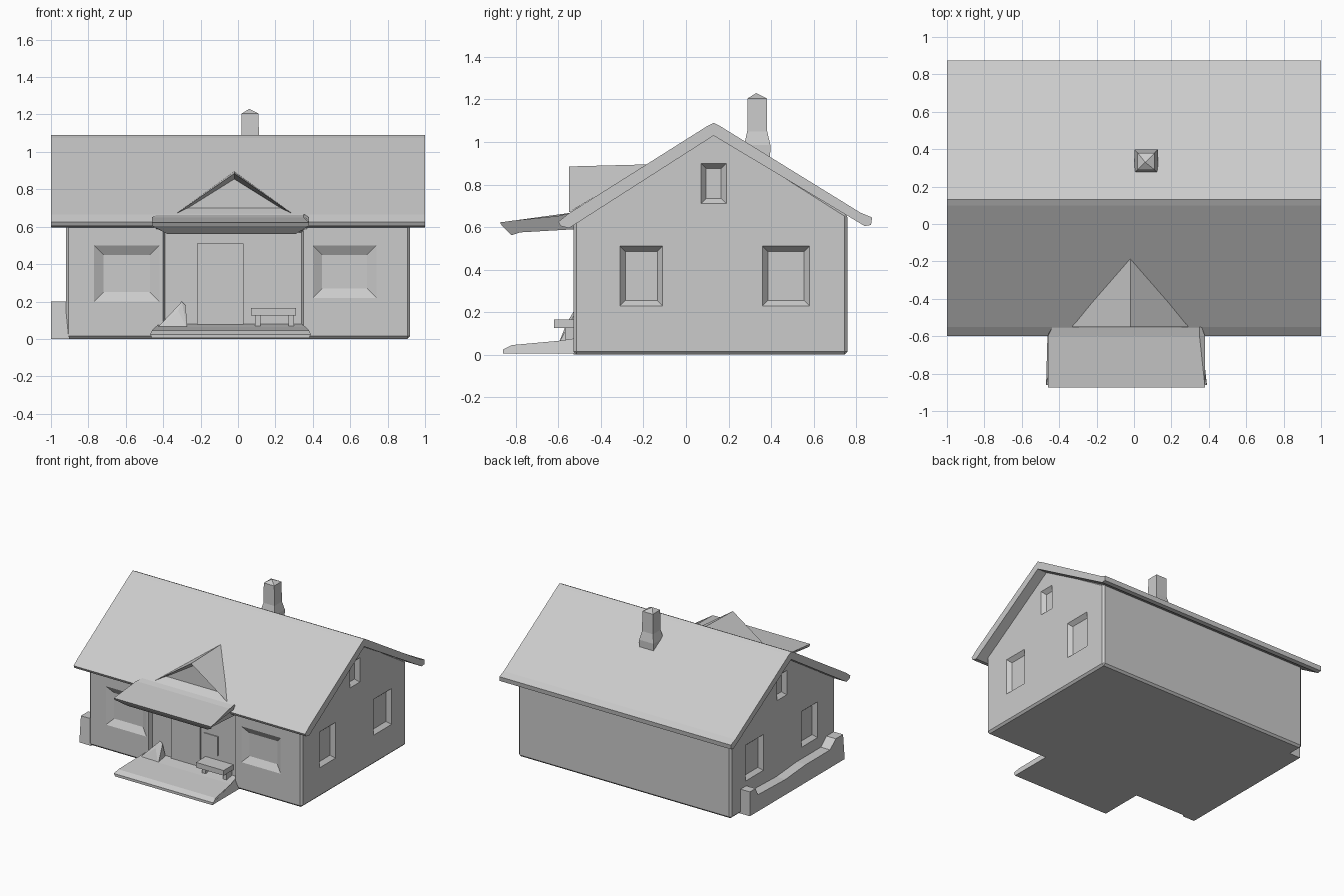
import bpy, bmesh
from mathutils import Vector

if "Cube" in bpy.data.objects:
    bpy.data.objects.remove(bpy.data.objects["Cube"])


def finish(name, bm):
    bmesh.ops.recalc_face_normals(bm, faces=bm.faces)
    me = bpy.data.meshes.new(name)
    bm.to_mesh(me)
    bm.free()
    ob = bpy.data.objects.new(name, me)
    bpy.context.collection.objects.link(ob)
    return ob


def side_prism(name, pts, x0=None, x1=None):
    """Side profile of (y, z) or (y, z, x0, x1) points, swept across x."""
    bm = bmesh.new()
    pts = [p if len(p) == 4 else (*p, x0, x1) for p in pts]
    a = [bm.verts.new((p[2], p[0], p[1])) for p in pts]
    b = [bm.verts.new((p[3], p[0], p[1])) for p in pts]
    bm.faces.new(a)
    bm.faces.new(b[::-1])
    for i in range(len(pts)):
        j = (i + 1) % len(pts)
        bm.faces.new((a[i], a[j], b[j], b[i]))
    return finish(name, bm)


def hull(name, pts):
    bm = bmesh.new()
    for p in pts:
        bm.verts.new(p)
    r = bmesh.ops.convex_hull(bm, input=bm.verts)
    junk = [v for v in r["geom_interior"] + r["geom_unused"] if isinstance(v, bmesh.types.BMVert)]
    if junk:
        bmesh.ops.delete(bm, geom=list(set(junk)), context='VERTS')
    bmesh.ops.dissolve_limit(bm, angle_limit=0.01, verts=bm.verts, edges=bm.edges)
    return finish(name, bm)


def box(name, x0, x1, y0, y1, z0, z1):
    return hull(name, [(x, y, z) for x in (x0, x1) for y in (y0, y1) for z in (z0, z1)])


def apply_mods(ob):
    bpy.context.view_layer.objects.active = ob
    for m in list(ob.modifiers):
        bpy.ops.object.modifier_apply(modifier=m.name)


def recess(wall, side, u0, u1, z0, z1, depth=0.03, taper=0.025):
    """Cut a sloped-edge recess for an opening in one wall."""
    pts = []
    for d, t in ((0.1, 0), (0, 0), (-depth, taper)):
        for u in (u0 + t, u1 - t):
            for z in (z0 + t, z1 - t):
                if side == 'front':
                    pts.append((u, -0.53 - d, z))
                else:
                    s = 1 if side == 'right' else -1
                    pts.append((s * (0.92 + d), u, z))
    cut = hull("opening_cutter", pts)
    cut.hide_render = True
    m = wall.modifiers.new("opening", 'BOOLEAN')
    m.operation, m.solver, m.object = 'DIFFERENCE', 'EXACT', cut
    apply_mods(wall)
    bpy.data.objects.remove(cut)


# House body with gable ends
walls = side_prism("walls", [(-0.53, 0), (0.76, 0), (0.76, 0.66), (0.13, 1.06), (-0.53, 0.64)], -0.92, 0.92)
bev = walls.modifiers.new("soft_corners", 'BEVEL')
bev.width, bev.segments = 0.015, 1
apply_mods(walls)

# Side windows and attic windows
for side in ('left', 'right'):
    recess(walls, side, -0.31, -0.11, 0.23, 0.51)
    recess(walls, side, 0.36, 0.58, 0.23, 0.51)
    recess(walls, side, 0.07, 0.19, 0.71, 0.90)

# Front windows and shallow entry recess
recess(walls, 'front', -0.77, -0.42, 0.20, 0.50, 0.03, 0.05)
recess(walls, 'front', 0.40, 0.74, 0.22, 0.50, 0.03, 0.05)
recess(walls, 'front', -0.40, 0.35, 0.05, 0.58, 0.03, 0.01)

# Door and entry window
box("door", -0.22, 0.03, -0.512, -0.48, 0.05, 0.51)
box("entry_window", 0.06, 0.18, -0.507, -0.48, 0.20, 0.35)

# Main roof slab
side_prism("roof", [(-0.60, 0.625), (-0.55, 0.665), (0.10, 1.075), (0.13, 1.09), (0.16, 1.075),
                    (0.82, 0.668), (0.875, 0.645), (0.87, 0.61), (0.84, 0.605),
                    (0.13, 1.03), (-0.55, 0.595), (-0.59, 0.605)], -1.0, 1.0)

# Small gable over the entry, its front face set back
bm = bmesh.new()
L, A, R, P = [bm.verts.new(c) for c in ((-0.33, -0.55, 0.67), (-0.02, -0.55, 0.885),
                                        (0.29, -0.55, 0.67), (-0.02, -0.17, 0.895))]
front = bm.faces.new((L, A, R))
for f in ((L, P, A), (A, P, R), (R, P, L)):
    bm.faces.new(f)
bmesh.ops.recalc_face_normals(bm, faces=bm.faces)
bmesh.ops.inset_region(bm, faces=[front], thickness=0.03)
bmesh.ops.translate(bm, verts=front.verts, vec=Vector((0, 0.05, 0)))
finish("entry_gable", bm)

# Porch roof, narrower underneath
side_prism("porch_roof", [(-0.875, 0.622, -0.46, 0.38), (-0.865, 0.605, -0.46, 0.38),
                          (-0.82, 0.562, -0.38, 0.31), (-0.78, 0.575, -0.40, 0.33),
                          (-0.52, 0.59, -0.44, 0.37),
                          (-0.52, 0.67, -0.42, 0.35), (-0.60, 0.65, -0.46, 0.38)])

# Porch floor
side_prism("porch_floor", [(-0.86, 0.005, -0.46, 0.38), (-0.86, 0.025, -0.47, 0.39),
                           (-0.82, 0.045, -0.46, 0.38), (-0.60, 0.065, -0.44, 0.36),
                           (-0.50, 0.08, -0.42, 0.34), (-0.50, 0.005, -0.46, 0.38)])

# Pointed shrub and bench on the porch
hull("porch_shrub", [(-0.45, -0.60, 0.04), (-0.27, -0.60, 0.05), (-0.45, -0.50, 0.04), (-0.27, -0.50, 0.05),
                     (-0.32, -0.56, 0.15), (-0.30, -0.53, 0.20), (-0.28, -0.53, 0.18)])
box("bench_seat", 0.07, 0.31, -0.62, -0.50, 0.125, 0.165)
for x in (0.09, 0.27):
    box("bench_leg", x, x + 0.03, -0.57, -0.50, 0.05, 0.13)

# Planting bed along the left wall
side_prism("side_bed", [(0.64, 0), (0.64, 0.19), (0.57, 0.19), (0.54, 0.13), (0.20, 0.12),
                        (-0.05, 0.14), (-0.35, 0.14), (-0.42, 0.20), (-0.51, 0.20), (-0.53, 0)], -1.0, -0.90)

# Chimney with flared foot and low peak
rings = ((0.90, 0.06), (0.985, 0.062), (1.05, 0.047), (1.205, 0.045))
bm = bmesh.new()
prev = None
for z, r in rings:
    ring = [bm.verts.new((0.065 + sx * r, 0.335 + sy * r, z)) for sx, sy in ((-1, -1), (1, -1), (1, 1), (-1, 1))]
    if prev:
        for i in range(4):
            bm.faces.new((prev[i], prev[(i + 1) % 4], ring[(i + 1) % 4], ring[i]))
    else:
        bm.faces.new(ring[::-1])
    prev = ring
tip = bm.verts.new((0.06, 0.33, 1.23))
for i in range(4):
    bm.faces.new((prev[i], prev[(i + 1) % 4], tip))
finish("chimney", bm)
